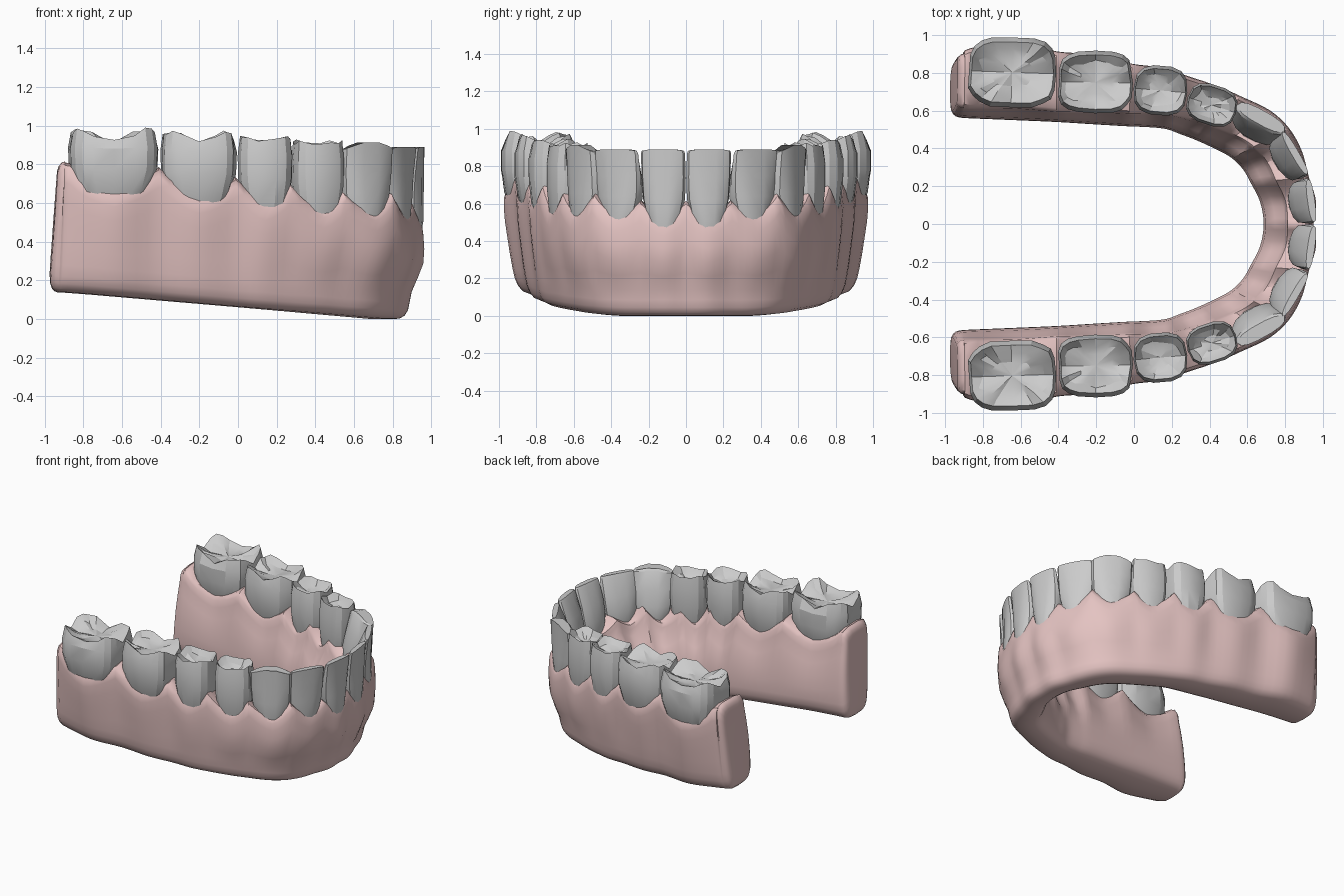
import bpy, bmesh, random
from math import sin, cos, pi, radians
from mathutils import Vector

if "Cube" in bpy.data.objects:
    bpy.data.objects.remove(bpy.data.objects["Cube"])

random.seed(11)


def finish(name, bm, angle, mat=None):
    """Turn a half-arch bmesh into a mirrored, smoothed object."""
    bmesh.ops.recalc_face_normals(bm, faces=bm.faces)
    me = bpy.data.meshes.new(name)
    bm.to_mesh(me)
    bm.free()
    ob = bpy.data.objects.new(name, me)
    bpy.context.collection.objects.link(ob)
    if mat:
        me.materials.append(mat)
    bpy.ops.object.select_all(action='DESELECT')
    ob.select_set(True)
    bpy.context.view_layer.objects.active = ob
    bpy.ops.object.shade_smooth_by_angle(angle=radians(angle))
    mod = ob.modifiers.new("mirror", 'MIRROR')
    mod.use_axis = (False, True, False)
    mod.merge_threshold = 0.0005
    return ob


def loft(bm, rings):
    """Bridge successive rings of coordinates, return the vertex rings."""
    vr = [[bm.verts.new(p) for p in r] for r in rings]
    for a, b in zip(vr, vr[1:]):
        n = len(a)
        for i in range(n):
            j = (i + 1) % n
            bm.faces.new((a[i], a[j], b[j], b[i]))
    return vr


def catmull(a, b, c, d, t):
    return 0.5 * (2 * b + (c - a) * t + (2 * a - 5 * b + 4 * c - d) * t * t
                  + (3 * b - a - 3 * c + d) * t ** 3)


# ---- gum: stations alternate between tooth gaps and tooth centres ----
# outer x, outer y, inner x, inner y, margin height
stations = [
    (.938, 0, .69, 0, .60), (.950, .12, .67, .12, .52),
    (.912, .245, .62, .22, .60), (.875, .38, .58, .29, .54),
    (.810, .50, .52, .35, .645), (.710, .595, .44, .395, .545),
    (.560, .67, .33, .445, .65), (.440, .725, .25, .475, .56),
    (.280, .78, .17, .503, .69), (.140, .825, .07, .513, .60),
    (-.010, .845, -.03, .517, .72), (-.200, .895, -.20, .527, .635),
    (-.410, .91, -.41, .54, .77), (-.640, .97, -.64, .55, .67),
    (-.870, .925, -.87, .56, .79), (-.895, .90, -.90, .565, .80)]


def gum_section(ox, oy, ix, iy, zm, i):
    f = .5 + .30 * min(1, i / 12)            # inner edge of the ridge
    back = max(0, min(1, (i - 3) / 7))       # side walls taper inward more
    zb = max(0, .085 * (.85 - (ox + ix) / 2) - .01)
    mid = zb + .55 * (zm - zb)
    low = .22 - .09 * back
    pts = [(f / 2, zm + .015), (.05, zm), (-.03 + .02 * back, zm - .09),
           (-.03 + .065 * back, mid), (low - .03, zb + .14),
           (low + .04, zb + .045), (low + .2, zb + .002),
           (.78, zb + .005), (.94, zb + .045), (1, zb + .13), (.97, mid),
           (f + .07, zm - .08), (f, zm)]
    tilt = .035 * max(0, i - 13.5) / 1.5     # rear end leans back at the base
    return [Vector((ox + (ix - ox) * u - tilt * (1 - (z - zb) / (zm - zb)),
                    oy + (iy - oy) * u, z)) for u, z in pts]


def smooth_ring(ring):
    n = len(ring)
    out = []
    for k in range(n):
        q = [ring[(k + o) % n] for o in (-1, 0, 1, 2)]
        out += [q[1], catmull(*q, .5)]
    return out


first, last = stations[1], stations[-1]
ext = [(first[0], -first[1], first[2], -first[3], first[4])] + stations + [last]
rings = []
STEPS = 4
for i in range(len(stations) - 1):
    for k in range(STEPS):
        t = k / STEPS
        v = [catmull(*[ext[i + o][c] for o in range(4)], t) for c in range(4)]
        s = t ** 1.5 if i % 2 else 1 - (1 - t) ** 1.5   # pointed papillae
        z = stations[i][4] + (stations[i + 1][4] - stations[i][4]) * s
        rings.append(smooth_ring(gum_section(*v, z, i + t)))
rings.append(smooth_ring(gum_section(*last, len(stations) - 1)))

# rounded rear end
end = rings[-1]
mid = sum(end, Vector()) / len(end)
for sc, dx in ((.97, -.016), (.90, -.030), (.79, -.038), (.6, -.041)):
    rings.append([mid + Vector((p.x - mid.x, (p.y - mid.y) * sc,
                                (p.z - mid.z) * (.35 + .65 * sc))) + Vector((dx, 0, 0))
                  for p in end])

pink = bpy.data.materials.new("gum_pink")
pink.diffuse_color = (.78, .55, .54, 1)
pink.use_nodes = True
pink.node_tree.nodes["Principled BSDF"].inputs["Base Color"].default_value = pink.diffuse_color
bm = bmesh.new()
vr = loft(bm, rings)
bm.faces.new(vr[-1])
finish("gum", bm, 40, pink)

# ---- teeth ----
# name, centre x, y, outward angle, width, depth, top z, gum z, kind
teeth = [
    ("central_incisor", .889, .117, 8, .238, .15, .89, .51, "blade"),
    ("lateral_incisor", .810, .350, 30, .268, .15, .89, .53, "blade"),
    ("canine", .652, .525, 61, .292, .18, .92, .54, "canine"),
    ("front_premolar", .412, .63, 72, .268, .215, .93, .56, "premolar"),
    ("rear_premolar", .14, .707, 85, .285, .265, .955, .60, "premolar"),
    ("front_molar", -.205, .75, 89, .40, .33, .98, .63, "molar"),
    ("rear_molar", -.645, .803, 88, .47, .375, .99, .66, "molar")]


def spow(v, p):
    return (1 if v > 0 else -1) * abs(v) ** p


for name, cx, cy, ang, w, d, zt, zg, kind in teeth:
    n = Vector((cos(radians(ang)), sin(radians(ang)), 0))
    t = Vector((-n.y, n.x, 0))
    grinding = kind in ("molar", "premolar")
    seg = 20 if kind == "molar" else 14
    h = zt - zg
    # rings: height, width scale, depth scale, cusp weight
    if grinding:
        prof = [(zg - .08, .58, .70, 0), (zg, .83, .90, 0),
                (zg + .35 * h, .98, 1, 0), (zg + .70 * h, 1, 1, .15),
                (zt, .94, .87, 1), (zt - .05, .72, .62, .5),
                (zt - .075, .42, .36, .2)]
        power = .64 if kind == "molar" else .72
    else:
        top_d = .42 if kind == "canine" else .26
        prof = [(zg - .08, .45, .75, 0), (zg, .74, .95, 0),
                (zg + .3 * h, .95, .92, 0), (zg + .6 * h, 1, .72, 0),
                (zt - .02, 1, top_d + .08, .6), (zt, .96, top_d, 1)]
        power = .8
    # irregular cusp heights and outline lobes, shared by a tooth's rings
    bumps = [random.uniform(0, .03) for k in range(seg)]
    lobes = [random.uniform(-.03, .03) for k in range(seg)]
    rings = []
    for ri, (z, sw, sd, cw) in enumerate(prof):
        ring = []
        for k in range(seg):
            a = 2 * pi * k / seg
            u, v = spow(cos(a), power), spow(sin(a), power)
            jit = 1
            if kind == "molar":              # grooves between the four cusps
                drop = .06 * max(0, cos(4 * a)) + bumps[k]
                if ri > 1:
                    jit = 1 + lobes[k] - .03 * max(0, cos(4 * a))
                    jit += .04 * max(0, cos(a - 1.75)) ** 12   # outer bulge
            elif kind == "premolar":
                drop = .025 * max(0, cos(4 * a)) + bumps[k] * .7
            elif kind == "canine":
                drop = .04 * abs(u) ** 1.5
            else:
                drop = .008 * abs(u) ** 4
            if grinding and ri > 4:          # rough chewing surface
                jit *= random.uniform(.88, 1.14)
                drop += random.uniform(-.02, .02)
            # blades keep their outer face flush; grinders stay centred
            shift = 0 if grinding or ri == 0 else (.92 - sd) * d / 2
            ring.append(Vector((cx, cy, z - drop * cw)) + t * (u * w / 2 * sw * jit)
                        + n * (v * d / 2 * sd * jit + shift))
        rings.append(ring)
    bm = bmesh.new()
    vr = loft(bm, rings)
    bm.faces.new(vr[0])
    if grinding:                             # sunken middle of the chewing face
        c = bm.verts.new((cx, cy, zt - .085))
        for k in range(seg):
            bm.faces.new((vr[-1][k], vr[-1][(k + 1) % seg], c))
    else:
        bm.faces.new(vr[-1])
    finish(name, bm, 20 if grinding else 28)
